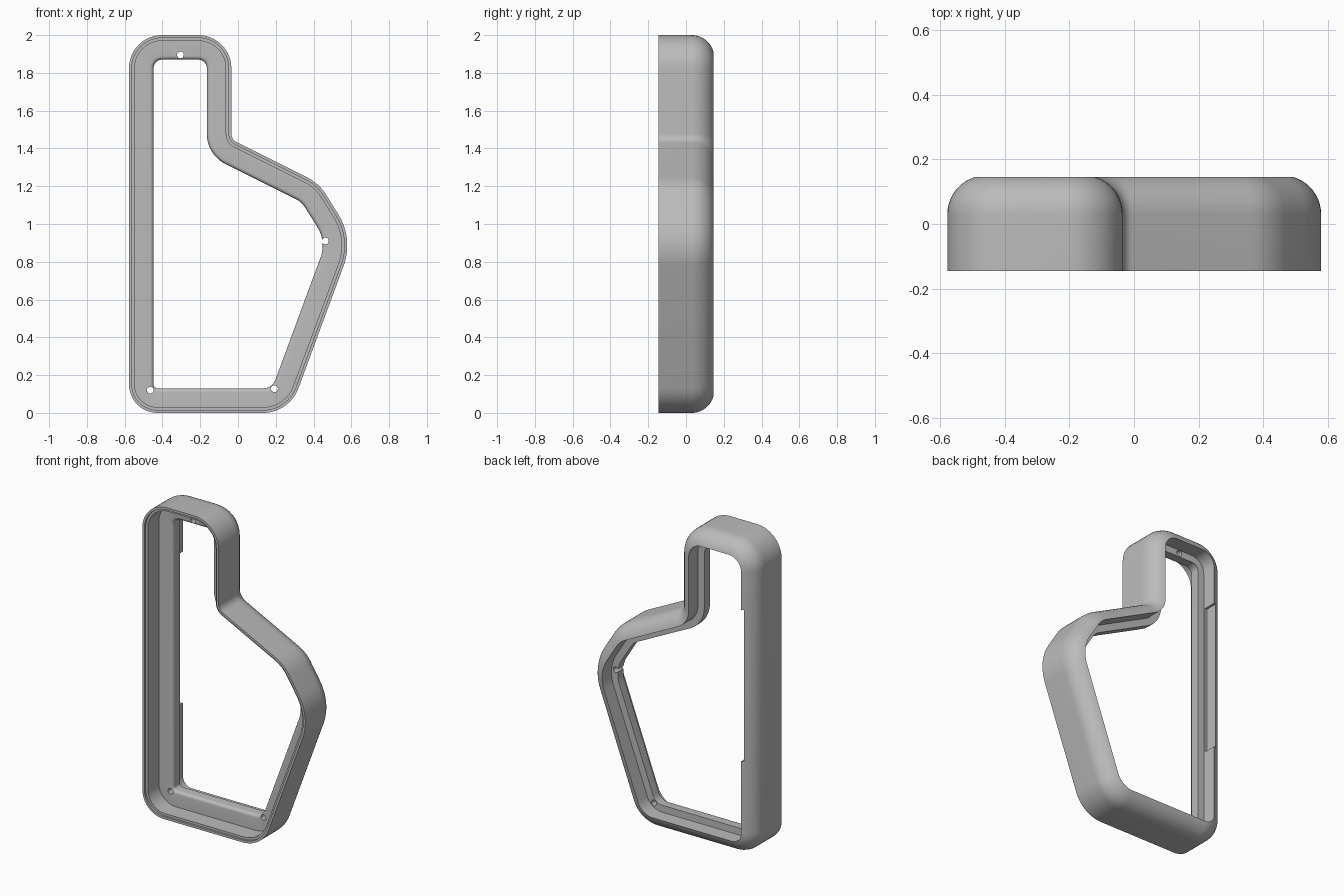
import bpy, bmesh, math
from mathutils import Vector

if "Cube" in bpy.data.objects:
    bpy.data.objects.remove(bpy.data.objects["Cube"])

# Plain grey plastic
grey = bpy.data.materials.new("grey_plastic")
grey.use_nodes = True
grey.diffuse_color = (0.5, 0.5, 0.5, 1)
grey.node_tree.nodes["Principled BSDF"].inputs["Base Color"].default_value = (0.5, 0.5, 0.5, 1)

# Outer outline, counter-clockwise: x, z, corner radius
CORNERS = [(-.577, 0, .15), (.272, 0, .2), (.612, .922, .31), (.428, 1.216, .25),
           (-.035, 1.447, .05), (-.035, 2, .175), (-.577, 2, .175)]
STEPS = 12


def outline():
    """Rounded outline as pairs of point and inward normal."""
    result = []
    n = len(CORNERS)
    for i, (x, z, r) in enumerate(CORNERS):
        p = Vector((x, z))
        d_in = (p - Vector(CORNERS[i - 1][:2])).normalized()
        d_out = (Vector(CORNERS[(i + 1) % n][:2]) - p).normalized()
        turn = math.atan2(d_in.x * d_out.y - d_in.y * d_out.x, d_in.dot(d_out))
        side = 1 if turn > 0 else -1
        n_in = Vector((-d_in.y, d_in.x))
        start = p - d_in * r * math.tan(abs(turn) / 2)
        centre = start + n_in * r * side
        for k in range(STEPS + 1):
            a = turn * k / STEPS
            c, s = math.cos(a), math.sin(a)
            normal = Vector((n_in.x * c - n_in.y * s, n_in.x * s + n_in.y * c))
            result.append((centre - normal * r * side, normal))
    return result


def arc(cx, cy, r, a0, a1, steps):
    angles = [math.radians(a0 + (a1 - a0) * k / steps) for k in range(steps + 1)]
    return [(cx + r * math.cos(a), cy + r * math.sin(a)) for a in angles]


# Cross-section: inset from the outline, depth y
section = [(0, -.145), (.015, -.145), (.015, -.132), (.03, -.132), (.03, -.02)]
section += arc(.11, 0, .02, -90, 0, 5)             # softened shelf edge
section += [(.13, .05), (.085, .05)]               # back of the shelf, recess wall
section += arc(.12, .03, .12, 107, 180, 10)        # rounded back edge

# Frame swept around the outline
bm = bmesh.new()
path = outline()
rings = [[bm.verts.new((p.x + nrm.x * o, y, p.y + nrm.y * o)) for p, nrm in path]
         for o, y in section]
for a, b in zip(rings, rings[1:] + rings[:1]):
    for i in range(len(path)):
        j = (i + 1) % len(path)
        bm.faces.new((a[i], a[j], b[j], b[i]))
bmesh.ops.recalc_face_normals(bm, faces=bm.faces)
mesh = bpy.data.meshes.new("bezel_frame")
bm.to_mesh(mesh)
bm.free()
frame = bpy.data.objects.new("bezel_frame", mesh)
bpy.context.collection.objects.link(frame)
mesh.materials.append(grey)


def cut(cutter):
    bpy.context.view_layer.objects.active = frame
    mod = frame.modifiers.new("cut", "BOOLEAN")
    mod.operation = "DIFFERENCE"
    mod.solver = "EXACT"
    mod.object = cutter
    bpy.ops.object.modifier_apply(modifier=mod.name)
    bpy.data.objects.remove(cutter)


# Screw holes through the shelf
for x, z in [(-.305, 1.895), (.462, .91), (-.465, .12), (.193, .128)]:
    bpy.ops.mesh.primitive_cylinder_add(vertices=20, radius=.018, depth=.15,
                                        location=(x, .015, z), rotation=(math.pi / 2, 0, 0))
    cut(bpy.context.object)

# Long shallow notch in the back rim of the straight side
bpy.ops.mesh.primitive_cube_add(size=1, location=(-.482, .13, 1.1))
notch = bpy.context.object
notch.scale = (.05, .14, .97)
cut(notch)

# Smooth curves, sharp edges
bpy.ops.object.select_all(action="DESELECT")
frame.select_set(True)
bpy.context.view_layer.objects.active = frame
bpy.ops.object.shade_smooth_by_angle(angle=math.radians(30))
